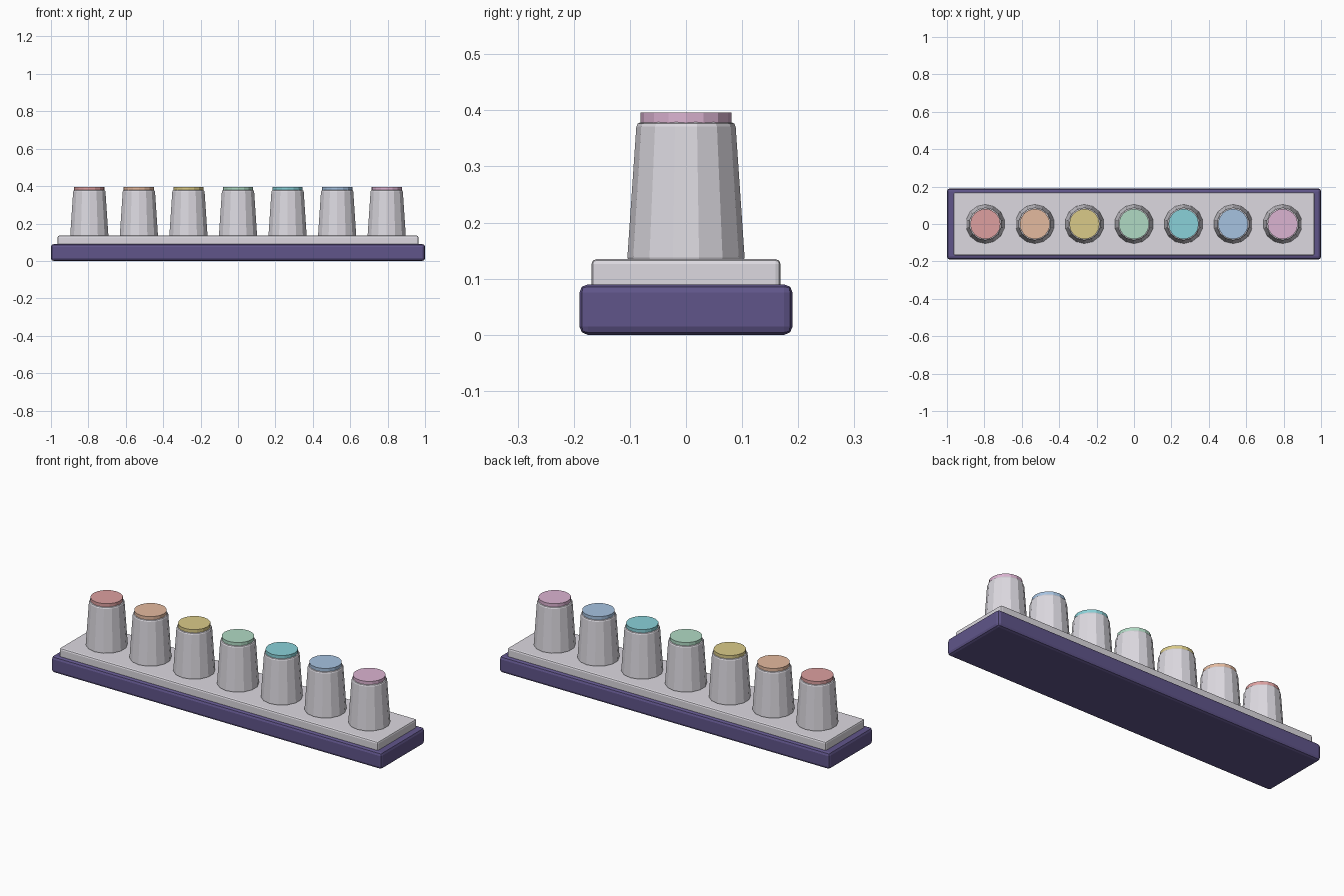
import bpy
import bmesh
from math import pi
from mathutils import Matrix

cube = bpy.data.objects.get("Cube")
if cube:
    bpy.data.objects.remove(cube, do_unlink=True)


def make_material(name, hex_colour):
    # convert a hex sRGB colour to linear values
    srgb = [c / 255 for c in bytes.fromhex(hex_colour)]
    rgba = [c / 12.92 if c <= 0.04045 else ((c + 0.055) / 1.055) ** 2.4 for c in srgb] + [1]
    mat = bpy.data.materials.new(name)
    mat.use_nodes = True
    mat.diffuse_color = rgba
    mat.node_tree.nodes["Principled BSDF"].inputs["Base Color"].default_value = rgba
    return mat


def add_object(name, bm, mat, bevel=0, segments=2):
    mesh = bpy.data.meshes.new(name)
    bm.to_mesh(mesh)
    bm.free()
    mesh.materials.append(mat)
    obj = bpy.data.objects.new(name, mesh)
    bpy.context.collection.objects.link(obj)
    if bevel:
        mod = obj.modifiers.new("Bevel", "BEVEL")
        mod.width = bevel
        mod.segments = segments
        mod.limit_method = "ANGLE"
        mod.angle_limit = pi / 4
    return obj


def add_slab(name, width, depth, bottom, top, mat, bevel):
    bm = bmesh.new()
    place = Matrix.Translation((0, 0, (bottom + top) / 2))
    bmesh.ops.create_cube(bm, size=1, matrix=place @ Matrix.Diagonal((width, depth, top - bottom, 1)))
    return add_object(name, bm, mat, bevel)


def add_cone(name, x, r_bottom, r_top, bottom, top, sides, mat, bevel=0):
    bm = bmesh.new()
    bmesh.ops.create_cone(bm, cap_ends=True, segments=sides, radius1=r_bottom, radius2=r_top,
                          depth=top - bottom, matrix=Matrix.Translation((x, 0, (bottom + top) / 2)))
    return add_object(name, bm, mat, bevel)


violet = make_material("dark violet", "60558A")
grey = make_material("pale grey", "DCD9E0")

# Base and raised deck
add_slab("base", 2, 0.38, 0, 0.09, violet, 0.015)
add_slab("deck", 1.93, 0.337, 0.08, 0.135, grey, 0.009)

# Row of tapered knobs, each with a coloured cap
caps = [("rose", "DDA0A0"), ("peach", "E4BA9F"), ("mustard", "DACA88"), ("mint", "B0DAC4"),
        ("teal", "8AD1D8"), ("sky blue", "A6C2E0"), ("pink", "DBB3D1")]
for i, (colour, code) in enumerate(caps):
    x = (i - 3) * 0.265
    add_cone(f"knob_{i + 1}", x, 0.105, 0.088, 0.13, 0.379, 14, grey, 0.008)
    add_cone(f"cap_{i + 1}", x, 0.081, 0.081, 0.37, 0.396, 16, make_material(colour, code))
